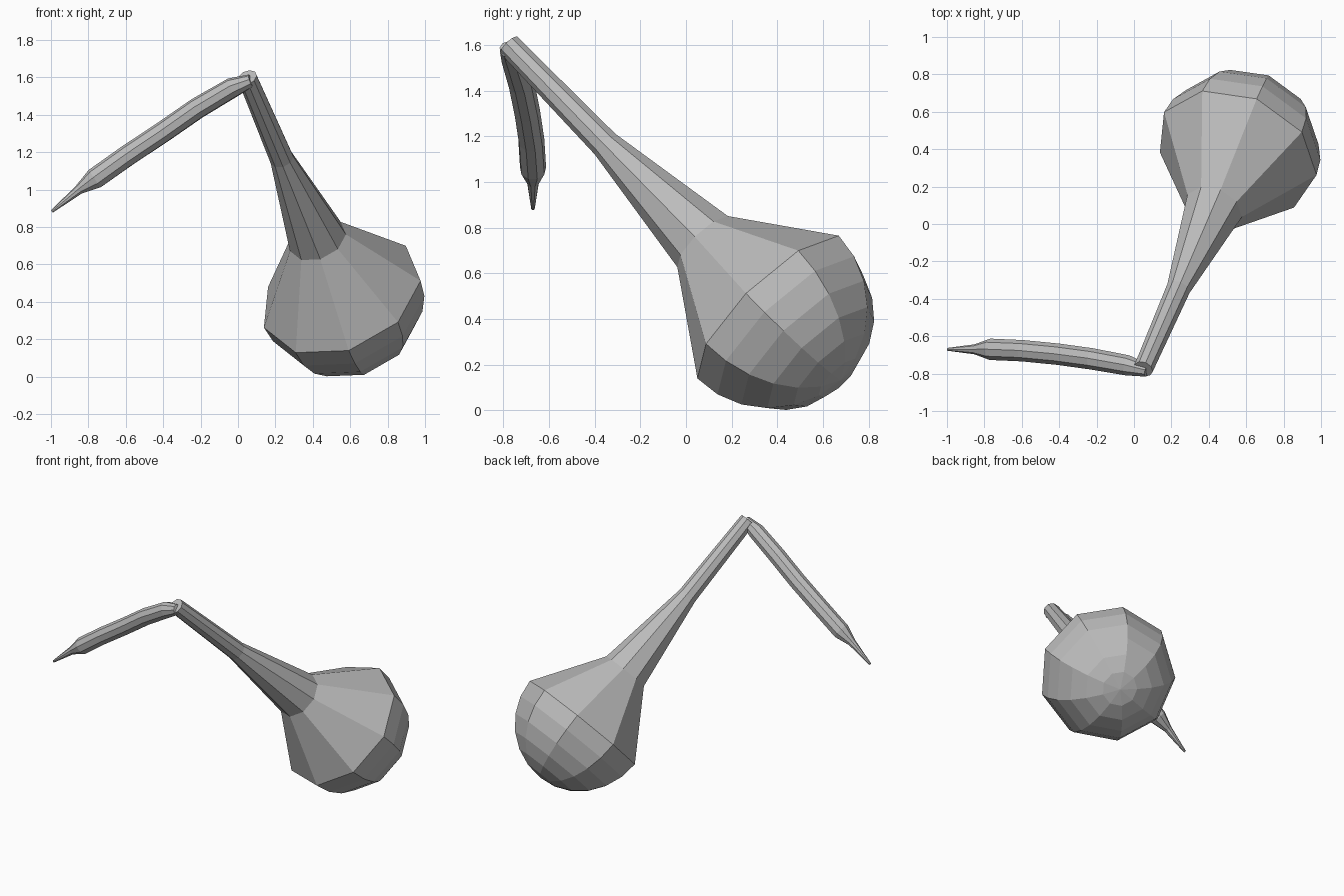
import bpy, bmesh, math
from mathutils import Vector

cube = bpy.data.objects.get("Cube")
if cube:
    bpy.data.objects.remove(cube, do_unlink=True)

SIDES = 9

grey = bpy.data.materials.new("plain_grey")
grey.use_nodes = True
COLOUR = (0.5, 0.5, 0.5, 1.0)
grey.diffuse_color = COLOUR
grey.node_tree.nodes["Principled BSDF"].inputs["Base Color"].default_value = COLOUR


def loft(name, rings, start):
    """Skin rings of (centre, radius, axis); start sets the first corner."""
    bm = bmesh.new()
    loops = []
    for centre, radius, axis in rings:
        axis = axis.normalized()
        u = (start - axis * start.dot(axis)).normalized()
        v = axis.cross(u)
        loop = []
        for i in range(SIDES):
            a = math.tau * i / SIDES
            loop.append(bm.verts.new(centre + (u * math.cos(a) + v * math.sin(a)) * radius))
        loops.append(loop)
    for low, high in zip(loops, loops[1:]):
        for i in range(SIDES):
            j = (i + 1) % SIDES
            bm.faces.new((low[i], low[j], high[j], high[i]))
    bm.faces.new(loops[0])
    bm.faces.new(loops[-1])
    bmesh.ops.remove_doubles(bm, verts=bm.verts, dist=0.0005)
    bmesh.ops.recalc_face_normals(bm, faces=bm.faces)
    mesh = bpy.data.meshes.new(name)
    bm.to_mesh(mesh)
    bm.free()
    mesh.materials.append(grey)
    obj = bpy.data.objects.new(name, mesh)
    bpy.context.collection.objects.link(obj)
    return obj


# Bulb with a tapering neck, closed by a hemisphere
axis = Vector((0.30, 0.662, -0.686)).normalized()
corner = Vector((0.345, 0.11, 0.26))
bulb_centre = Vector((0.55, 0.38, 0.44))
bulb_radius = 0.448
rings = [
    (Vector((0.05, -0.775, 1.60)), 0.053, axis),
    (Vector((0.235, -0.352, 1.165)), 0.065, axis),
    (Vector((0.425, 0.08, 0.735)), 0.16, axis),
]
STEPS = 6
for k in range(STEPS):
    t = math.pi / 2 * k / STEPS
    rings.append((bulb_centre + axis * bulb_radius * math.sin(t),
                  bulb_radius * math.cos(t), axis))
rings.append((bulb_centre + axis * bulb_radius, 0.0001, axis))
loft("bulb_and_neck", rings, corner)

# Slightly curved arm ending in a thin point
path = [
    ((0.07, -0.783, 1.583), 0.035),
    ((-0.03, -0.757, 1.545), 0.055),
    ((-0.22, -0.722, 1.433), 0.058),
    ((-0.40, -0.697, 1.308), 0.058),
    ((-0.59, -0.678, 1.182), 0.058),
    ((-0.765, -0.670, 1.058), 0.058),
    ((-0.85, -0.670, 1.000), 0.027),
    ((-0.995, -0.670, 0.883), 0.008),
]
points = [Vector(p) for p, r in path]
arm = []
for i, (p, r) in enumerate(path):
    tangent = points[min(i + 1, len(path) - 1)] - points[max(i - 1, 0)]
    arm.append((points[i], r, tangent))
loft("bent_arm", arm, Vector((0, 0, 1)))
